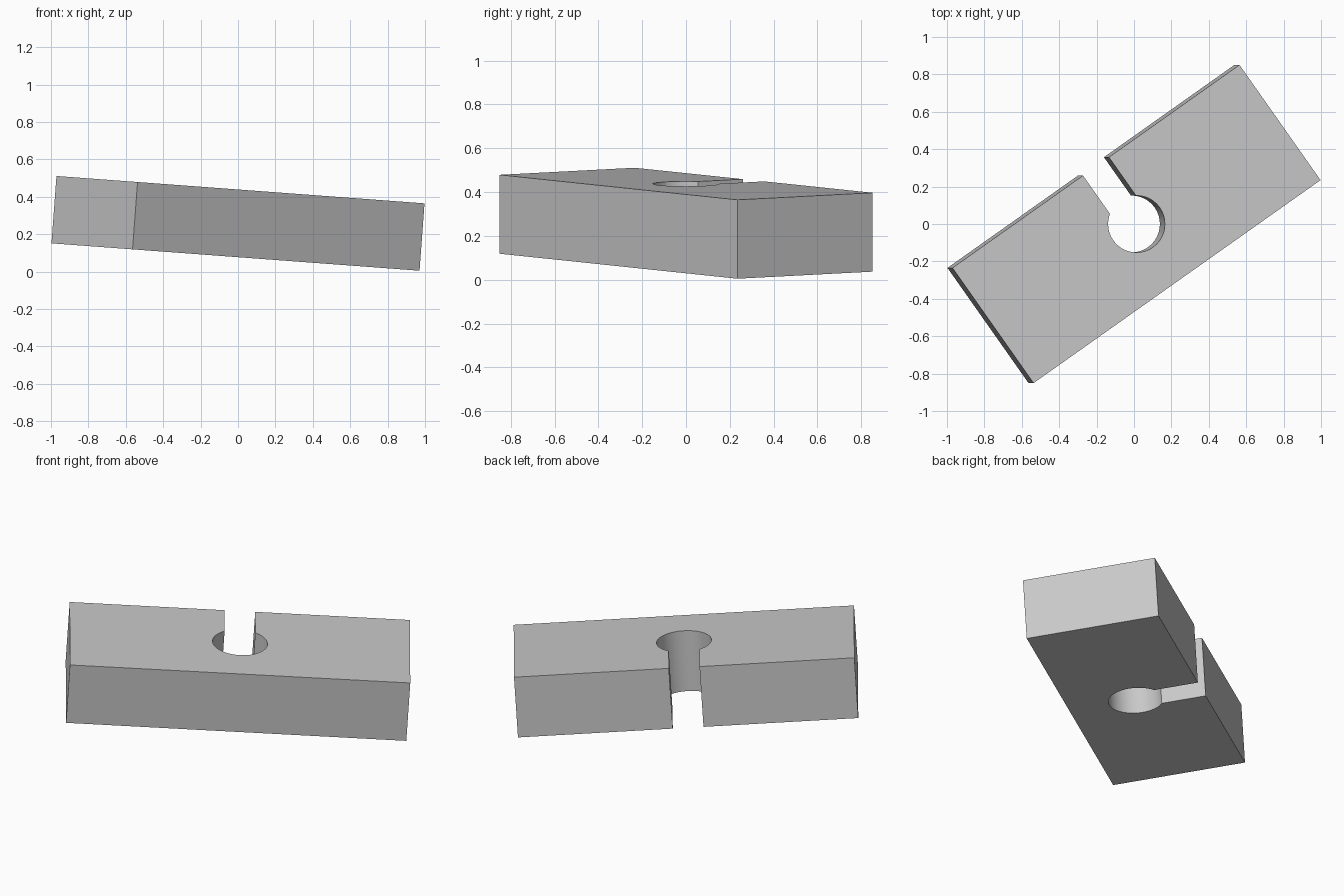
import bpy
import bmesh
from math import asin, cos, sin, pi, radians
from mathutils import Matrix

cube = bpy.data.objects.get("Cube")
if cube:
    bpy.data.objects.remove(cube, do_unlink=True)

LENGTH, WIDTH, THICK = 1.883, 0.754, 0.361
HOLE_R, SLOT_HALF = 0.152, 0.085
ARC_STEPS = 72

# Plain grey material
grey = bpy.data.materials.new("plain_grey")
grey.use_nodes = True
colour = (0.58, 0.58, 0.58, 1)
grey.diffuse_color = colour
grey.node_tree.nodes["Principled BSDF"].inputs["Base Color"].default_value = colour

# Block outline, running clockwise around the hole and out through the slot
hx, hy = LENGTH / 2, WIDTH / 2
outline = [(-SLOT_HALF, hy), (-hx, hy), (-hx, -hy), (hx, -hy), (hx, hy), (SLOT_HALF, hy)]
gap = asin(SLOT_HALF / HOLE_R)
for i in range(ARC_STEPS + 1):
    a = pi / 2 - gap - (2 * pi - 2 * gap) * i / ARC_STEPS
    outline.append((HOLE_R * cos(a), HOLE_R * sin(a)))

# Extrude the outline into the slotted block
bm = bmesh.new()
base = bm.faces.new([bm.verts.new((x, y, -THICK / 2)) for x, y in outline])
result = bmesh.ops.extrude_face_region(bm, geom=[base], use_keep_orig=True)
top = [v for v in result["geom"] if isinstance(v, bmesh.types.BMVert)]
bmesh.ops.translate(bm, vec=(0, 0, THICK), verts=top)
bmesh.ops.recalc_face_normals(bm, faces=bm.faces)
mesh = bpy.data.meshes.new("slotted_block")
bm.to_mesh(mesh)
bm.free()
mesh.materials.append(grey)

block = bpy.data.objects.new("slotted_block", mesh)
bpy.context.collection.objects.link(block)

# Turn the block in plan, then tip it so one corner rests on the ground
block.matrix_world = (Matrix.Translation((0, 0, 0.258))
                      @ Matrix.Rotation(radians(4.25), 4, 'Y')
                      @ Matrix.Rotation(radians(35.2), 4, 'Z'))

# Smooth hole wall with sharp edges elsewhere
bpy.ops.object.select_all(action='DESELECT')
block.select_set(True)
bpy.context.view_layer.objects.active = block
bpy.ops.object.shade_smooth_by_angle(angle=radians(30))
